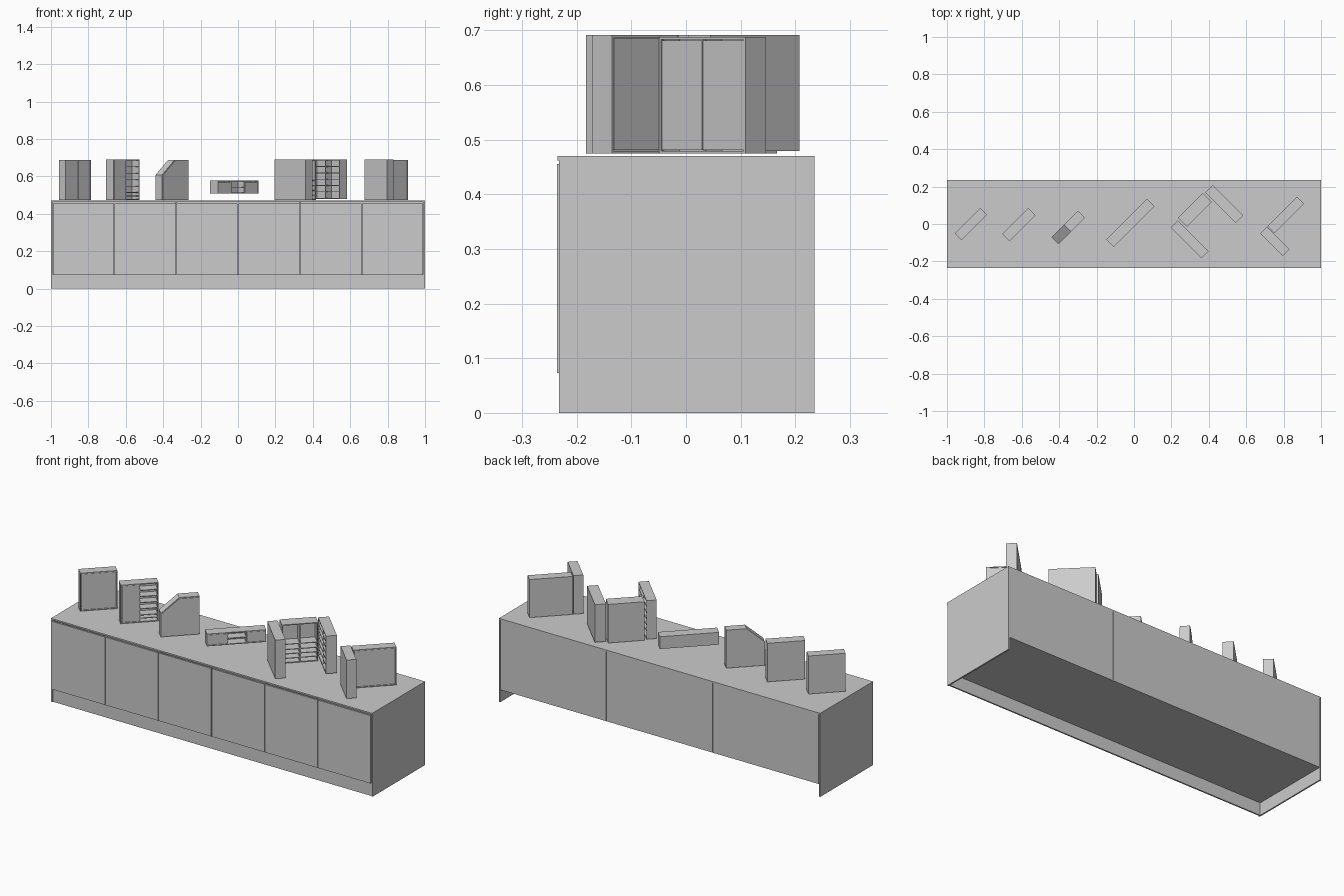
import bpy, bmesh, math
from mathutils import Matrix, Vector

if "Cube" in bpy.data.objects:
    bpy.data.objects.remove(bpy.data.objects["Cube"])

T = 0.005      # small panel thickness
GAP = 0.0015   # reveal between doors


def finish(name, bm, mat=Matrix()):
    me = bpy.data.meshes.new(name)
    bmesh.ops.recalc_face_normals(bm, faces=bm.faces)
    bm.to_mesh(me)
    bm.free()
    ob = bpy.data.objects.new(name, me)
    ob.matrix_world = mat
    bpy.context.collection.objects.link(ob)
    return ob


def slab(bm, x0, x1, y0, y1, z0, z1):
    m = Matrix.Translation(((x0 + x1) / 2, (y0 + y1) / 2, (z0 + z1) / 2))
    m = m @ Matrix.Diagonal((x1 - x0, y1 - y0, z1 - z0, 1))
    bmesh.ops.create_cube(bm, size=1, matrix=m)


def prism(bm, profile, y0, y1):
    f = bm.faces.new([bm.verts.new((x, y0, z)) for x, z in profile])
    r = bmesh.ops.extrude_face_region(bm, geom=[f])
    vs = [g for g in r["geom"] if isinstance(g, bmesh.types.BMVert)]
    bmesh.ops.translate(bm, verts=vs, vec=(0, y1 - y0, 0))


def part(name, *dims):
    bm = bmesh.new()
    slab(bm, *dims)
    return finish(name, bm)


def place(u, v, turn=0):
    """Spot on the top, given in a frame turned 45 degrees."""
    p = Matrix.Rotation(math.radians(45), 4, 'Z') @ Vector((u, v, 0))
    return Matrix.Translation(p) @ Matrix.Rotation(math.radians(45 + turn), 4, 'Z')


def small_cabinet(name, u0, u1, v0, v1, z0, z1, columns, turn=0):
    """Columns: (width share, None for a door or a list of shelf heights 0..1)."""
    w, d = u1 - u0, v1 - v0
    if turn:
        w, d = d, w
    a, b = w / 2, d / 2
    bm = bmesh.new()
    slab(bm, -a, a, b - T, b, z0, z1)                    # back
    slab(bm, -a, a, -b, b - T, z1 - T, z1)               # top
    slab(bm, -a, a, -b, b - T, z0, z0 + T)               # bottom
    lo, hi = z0 + T, z1 - T
    for s in (-1, 1):                                    # sides
        e = sorted((s * a, s * (a - T)))
        slab(bm, e[0], e[1], -b, b - T, lo, hi)
    x = -a
    for i, (share, shelves) in enumerate(columns):
        x2 = x + share * w
        if i:                                            # divider
            slab(bm, x - T / 2, x + T / 2, -b + T, b - T, lo, hi)
        if shelves is None:                              # door
            left = x + (GAP if i else T + GAP)
            right = x2 - (GAP if i < len(columns) - 1 else T + GAP)
            slab(bm, left, right, -b + 0.001, -b + T, lo + GAP, hi - GAP)
        else:
            for h in shelves:
                z = lo + h * (hi - lo)
                slab(bm, x + T / 2, x2 - T / 2, -b + 0.002, b - T, z - .002, z + .002)
        x = x2
    return finish(name, bm, place((u0 + u1) / 2, (v0 + v1) / 2, turn))


# Large sideboard carcass
for s, n in ((-1, "left"), (1, "right")):
    e = sorted((s * 1.0, s * 0.992))
    part(n + "_side_panel", e[0], e[1], -.232, .235, 0, .462)
part("top_panel", -1, 1, -.235, .235, .462, .47)
part("bottom_panel", -.992, .992, -.226, .23, .07, .078)
part("plinth", -.992, .992, -.228, -.22, 0, .07)
for i in range(3):
    x = -.992 + i * 1.984 / 3
    part(f"back_panel_{i + 1}", x + GAP, x + 1.984 / 3 - GAP, .23, .235, .07, .462)
for s in (-1, 1):
    part("divider_panel", s * .3307 - .004, s * .3307 + .004, -.226, .23, .078, .462)
for i in range(6):
    x = -.992 + i * 1.984 / 6
    part(f"door_{i + 1}", x + .002, x + 1.984 / 6 - .002, -.236, -.226, .073, .455)

# Miniature cabinets standing on top
Z0, Z1 = .474, .691
shelf_rows = [i / 6 for i in range(1, 6)]
small_cabinet("two_door_cabinet", -.713, -.521, .59, .642, Z0, Z1 - .003,
              [(.5, None), (.5, None)])
small_cabinet("half_open_cabinet", -.536, -.34, .405, .461, Z0, Z1,
              [(.5, None), (.5, [.08] + shelf_rows)])
small_cabinet("wall_shelf", -.163, .144, -.011, .047, .508, .577,
              [(.34, None), (.33, [.5]), (.33, None)])

# Cabinet with a sloping top at one end
bm = bmesh.new()
W, ZS = .2, .607
prism(bm, [(0, Z0), (W, Z0), (W, Z1 - .003), (.095, Z1 - .003), (0, ZS)], -.0225, .0265)
slope = (Z1 - .003 - ZS) / .095
prism(bm, [(.003, Z0 + .003), (.0935, Z0 + .003), (.0935, ZS + .0905 * slope - .003),
           (.003, ZS - .001)], -.0265, -.0225)
slab(bm, .0965, W - .003, -.0265, -.0225, Z0 + .003, Z1 - .008)
finish("sloped_cabinet", bm, place(-.362, .2355))

# U-shaped group: back bookcase between two shelving wings
small_cabinet("bookcase_middle", .19, .378, -.21, -.142, Z0, Z1,
              [(.5, [.1, .22, .34, .48]), (.5, [.1, .22, .34, .48])])
small_cabinet("bookcase_left_wing", .125, .178, -.384, -.152, Z0, Z1,
              [(.5, shelf_rows), (.5, shelf_rows)], 90)
small_cabinet("bookcase_right_wing", .388, .445, -.381, -.151, .479, Z1,
              [(.5, shelf_rows), (.5, shelf_rows)], -90)

# L-shaped group
small_cabinet("corner_long_cabinet", .496, .72, -.566, -.513, Z0, Z1 - .003,
              [(.5, None), (.5, None)])
small_cabinet("corner_short_cabinet", .441, .492, -.684, -.514, Z0, Z1,
              [(1, None)], 90)
